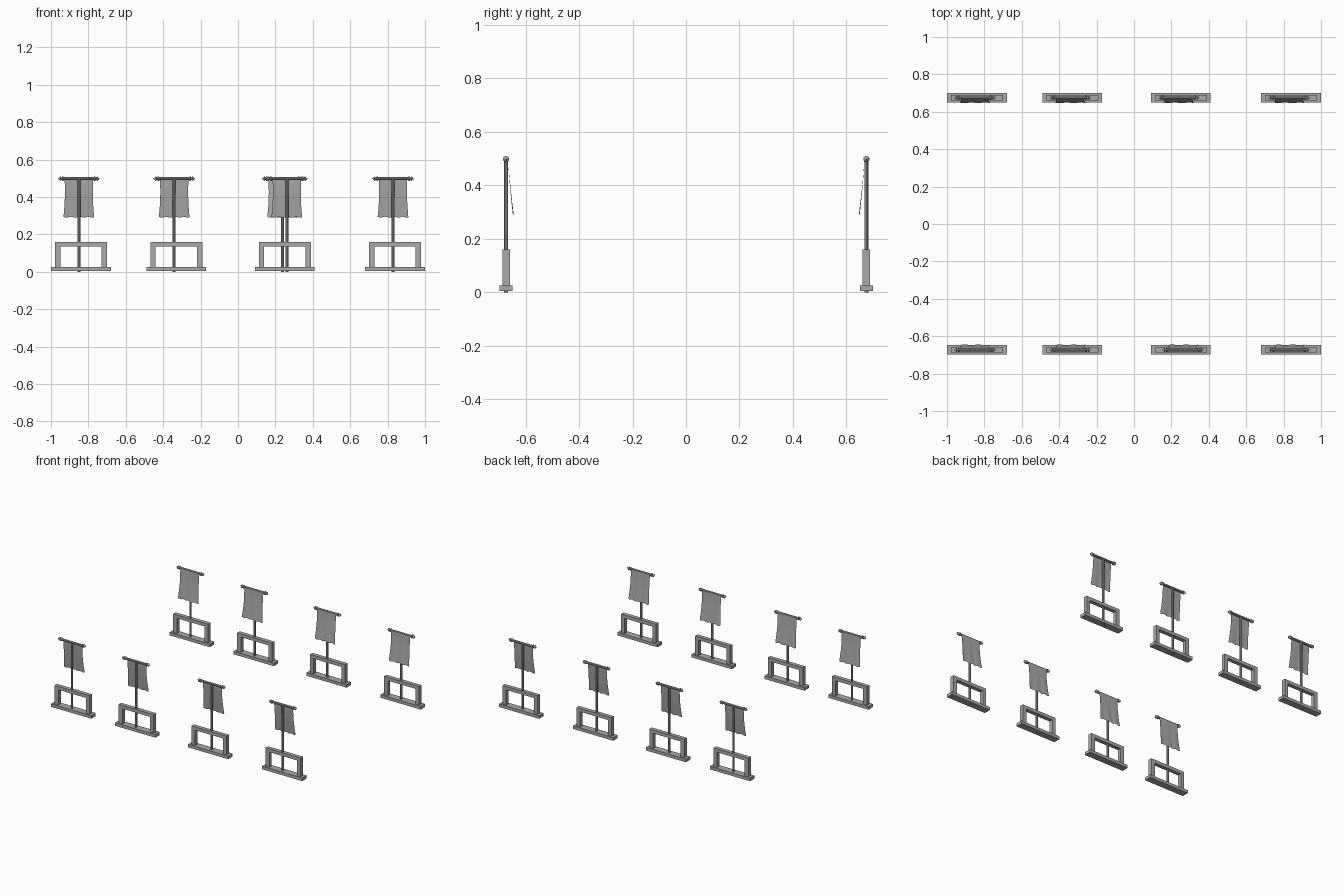
import bpy, bmesh, math
from mathutils import Matrix, Vector

if "Cube" in bpy.data.objects:
    bpy.data.objects.remove(bpy.data.objects["Cube"])

def material(name, v):
    m = bpy.data.materials.new(name)
    m.diffuse_color = (v, v, v, 1)
    m.use_nodes = True
    m.node_tree.nodes["Principled BSDF"].inputs["Base Color"].default_value = m.diffuse_color
    return m

GREY = material("stone_grey", 0.40)

def finish(bm, name, smooth=False):
    me = bpy.data.meshes.new(name)
    bm.to_mesh(me)
    bm.free()
    me.materials.append(GREY)
    ob = bpy.data.objects.new(name, me)
    bpy.context.collection.objects.link(ob)
    if smooth:
        for p in me.polygons:
            p.use_smooth = True
    return ob

def box(bm, x0, x1, y0, y1, z0, z1):
    m = Matrix.Translation(((x0 + x1) / 2, (y0 + y1) / 2, (z0 + z1) / 2))
    bmesh.ops.create_cube(bm, size=1, matrix=m @ Matrix.Diagonal((x1 - x0, y1 - y0, z1 - z0, 1)))

def lathe(name, profile, rot, loc, n=10):
    # spin a (radius, height) profile round its axis
    bm = bmesh.new()
    vs = [bm.verts.new((r, 0, h)) for r, h in profile]
    es = [bm.edges.new(p) for p in zip(vs, vs[1:])]
    bmesh.ops.spin(bm, geom=vs + es, axis=(0, 0, 1), cent=(0, 0, 0), angle=math.tau, steps=n)
    bmesh.ops.remove_doubles(bm, verts=bm.verts, dist=1e-5)
    bmesh.ops.recalc_face_normals(bm, faces=bm.faces)
    bmesh.ops.transform(bm, matrix=Matrix.Translation(loc) @ rot, verts=bm.verts)
    return finish(bm, name)

def stand(cx, cy, inward, px, tag):
    # foot slab
    bm = bmesh.new()
    box(bm, cx - .16, cx + .16, cy - .025, cy + .025, .004, .026)
    finish(bm, "foot_slab_" + tag)
    # open frame: two posts and a top rail
    bm = bmesh.new()
    for s in (-1, 1):
        a, b = sorted((cx + s * .139, cx + s * .110))
        box(bm, a, b, cy - .014, cy + .014, .026, .136)
    box(bm, cx - .139, cx + .139, cy - .014, cy + .014, .136, .16)
    finish(bm, "frame_" + tag)
    # pole
    lathe("pole_" + tag, [(0, 0), (.008, 0), (.008, .5), (0, .5)],
          Matrix.Identity(4), (px, cy, 0))
    # crossbar with pointed finials at both ends
    half = [(.008, .078), (.012, .083), (.012, .088), (.006, .091), (.012, .098), (.006, .105), (0, .112)]
    prof = [(r, -h) for r, h in reversed(half)] + half
    lathe("crossbar_" + tag, prof, Matrix.Rotation(math.pi / 2, 4, 'Y'), (px, cy, .498))
    # banner: thin cloth sheet hanging inward with soft folds and a wavy hem
    bm = bmesh.new()
    nx, nz = 14, 10
    grid = []
    for j in range(nz + 1):
        t = j / nz
        row = []
        for i in range(nx + 1):
            u = 2 * i / nx - 1
            x = u * (.076 + .006 * t - .004 * math.sin(math.pi * t))
            y = .008 + .019 * t ** 1.3 + .0015 * t * math.sin(u * 7)
            z = .497 - .205 * t + .003 * t * math.sin(u * 11 + 1)
            row.append(bm.verts.new((px + x, cy + inward * y, z)))
        grid.append(row)
    for j in range(nz):
        for i in range(nx):
            f = bm.faces.new((grid[j][i], grid[j + 1][i], grid[j + 1][i + 1], grid[j][i + 1]))
            f.normal_update()
            if f.normal.y * inward < 0:
                f.normal_flip()
    finish(bm, "banner_" + tag, True)

# two facing rows of four stands
for row, cy, inward in (("front", -.673, 1), ("back", .675, -1)):
    for k, cx in enumerate((-.84, -.33, .25, .84)):
        off = .011 if (row == "front" and k == 2) else -.011
        stand(cx, cy, inward, cx + off, f"{row}_{k + 1}")
